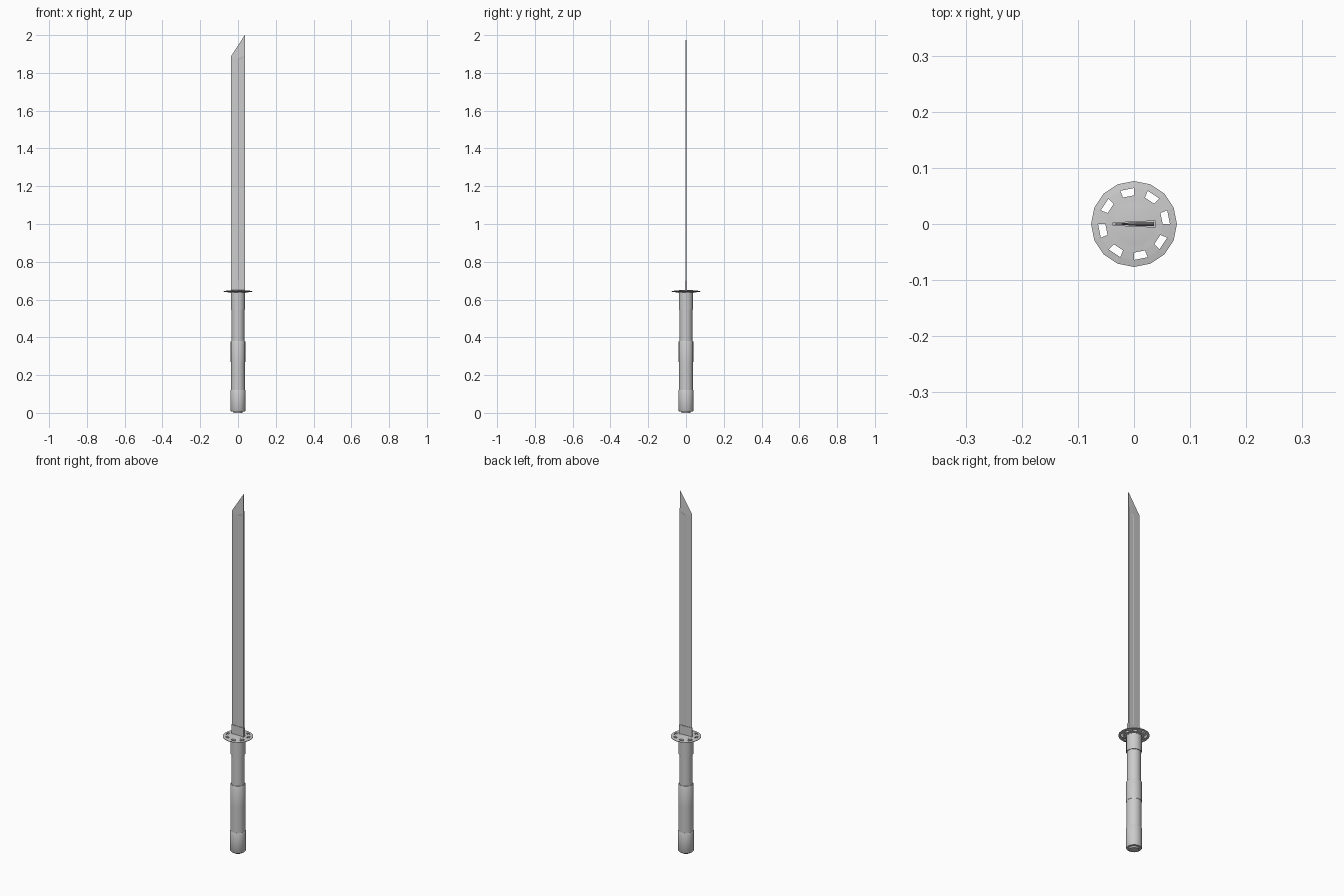
import bpy, bmesh, math

if "Cube" in bpy.data.objects:
    bpy.data.objects.remove(bpy.data.objects["Cube"])


def finish(name, bm, smooth=False):
    bmesh.ops.recalc_face_normals(bm, faces=bm.faces)
    me = bpy.data.meshes.new(name)
    bm.to_mesh(me)
    bm.free()
    ob = bpy.data.objects.new(name, me)
    bpy.context.collection.objects.link(ob)
    if smooth:
        bpy.ops.object.select_all(action='DESELECT')
        ob.select_set(True)
        bpy.context.view_layer.objects.active = ob
        bpy.ops.object.shade_smooth_by_angle(angle=math.radians(35))
    return ob


def loft(name, rings, smooth=False):
    """Skin equal-length closed rings and cap both ends."""
    bm = bmesh.new()
    vs = [[bm.verts.new(p) for p in r] for r in rings]
    n = len(vs[0])
    for a, b in zip(vs, vs[1:]):
        for i in range(n):
            j = (i + 1) % n
            bm.faces.new((a[i], a[j], b[j], b[i]))
    bm.faces.new(vs[0][::-1])
    bm.faces.new(vs[-1])
    return finish(name, bm, smooth)


def circle(r, z, n=16):
    return [(r * math.cos(2 * math.pi * i / n), r * math.sin(2 * math.pi * i / n), z)
            for i in range(n)]


def turned(name, profile):
    return loft(name, [circle(r, z) for r, z in profile], True)


# Handle, one stepped sleeve at a time
turned("pommel_plug", [(0.024, 0.0), (0.026, 0.02)])
turned("pommel", [(0.037, 0.008), (0.04, 0.013), (0.04, 0.117), (0.038, 0.121)])
turned("lower_grip", [(0.0375, 0.119), (0.0375, 0.272)])
turned("grip_band", [(0.039, 0.27), (0.039, 0.377), (0.037, 0.381)])
turned("upper_grip", [(0.0345, 0.375), (0.0345, 0.552)])
turned("handle_collar", [(0.038, 0.548), (0.038, 0.637)])
turned("guard_hub", [(0.039, 0.635), (0.039, 0.649), (0.02, 0.651)])

# Round guard: 16 sided lens with every other middle panel left open
GUARD_Z = 0.643
bm = bmesh.new()
rings = [[bm.verts.new(p) for p in circle(r, h)]
         for r, h in ((0.036, 0.006), (0.051, 0.005), (0.064, 0.0035), (0.0765, 0.0012))]
for k in range(3):
    for i in range(16):
        if k == 1 and i % 2 == 0:
            continue
        j = (i + 1) % 16
        bm.faces.new((rings[k][i], rings[k + 1][i], rings[k + 1][j], rings[k][j]))
ext = bmesh.ops.extrude_face_region(bm, geom=bm.faces[:], use_keep_orig=True)
for e in ext["geom"]:
    if isinstance(e, bmesh.types.BMVert):
        e.co.z = -e.co.z
bmesh.ops.translate(bm, verts=bm.verts, vec=(0, 0, GUARD_Z))
finish("guard", bm)


# Blade: wedge section, thick spine at +x, with a fuller on both faces
def section(zfun, groove=0.0, tip=1.0):
    half = [(-0.036, 0.0003), (0.001, 0.0030), (0.004, 0.0032 - groove),
            (0.026, 0.0038 - groove), (0.029, 0.0038), (0.036, 0.0038)]
    outline = [(x, -y * tip) for x, y in half] + [(x, y * tip) for x, y in half[::-1]]
    return [(x, y, zfun(x)) for x, y in outline]


def slant(x):
    return 1.89 + (x + 0.036) / 0.072 * 0.11


loft("blade", [
    section(lambda x: 0.645),
    section(lambda x: 0.69),
    section(lambda x: 0.695, 0.0015),
    section(lambda x: 1.865 + max(0, x) * 0.5, 0.0015),
    section(lambda x: 1.875 + max(0, x) * 0.5),
    section(lambda x: slant(x), 0, 0.15),
])

# Wedge collar hugging the blade root
root = [(-0.038, -0.003), (0.038, -0.0065), (0.038, 0.0065), (-0.038, 0.003)]
loft("blade_collar", [[(x, y, z) for x, y in root] for z in (0.645, 0.70)])
